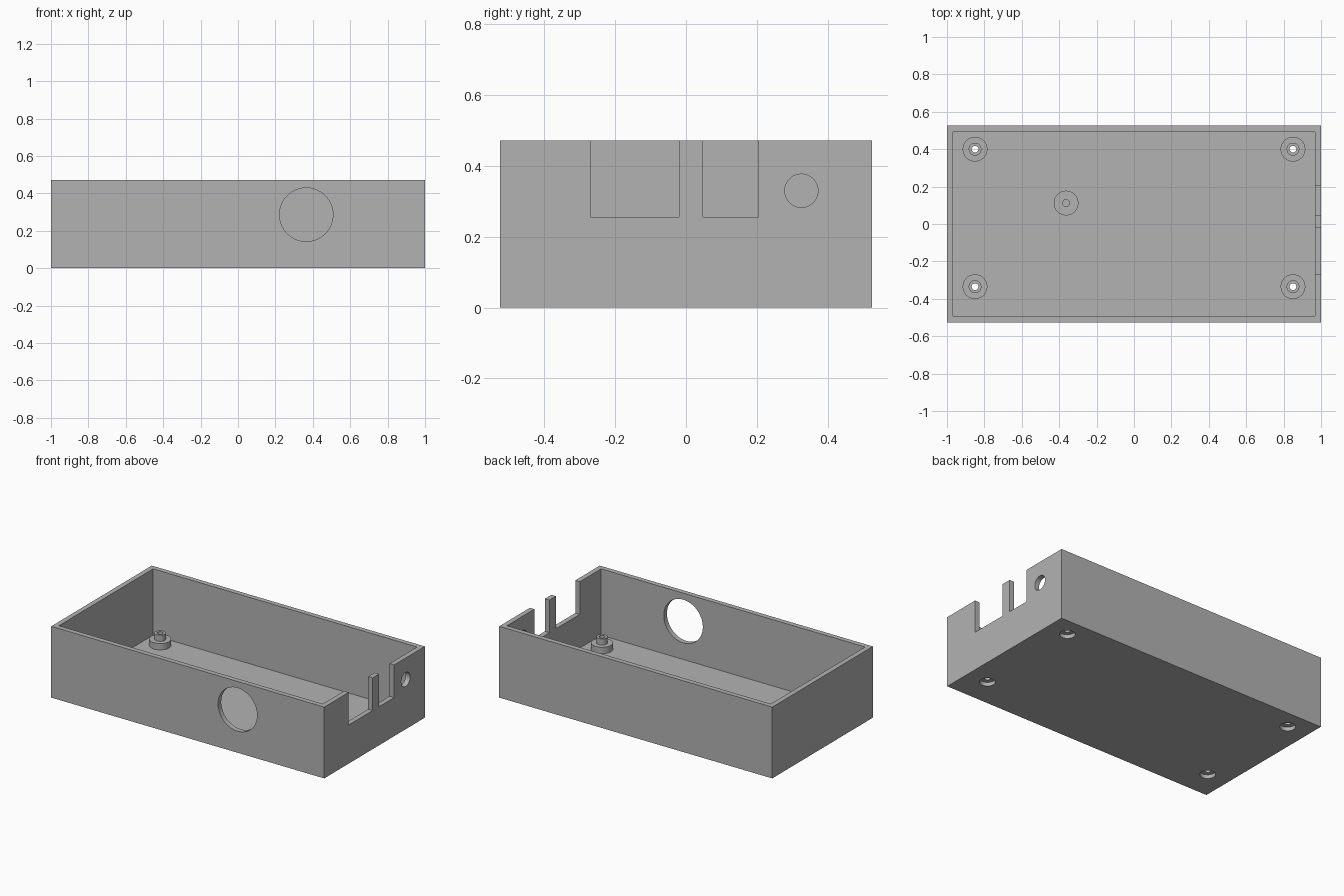
import bpy
import bmesh
import math
from mathutils import Matrix, Vector

cube = bpy.data.objects.get("Cube")
if cube:
    bpy.data.objects.remove(cube, do_unlink=True)

# Main dimensions
HALF_X, HALF_Y, HEIGHT = 1.0, 0.526, 0.472
WALL = 0.033
FLOOR = 0.033
SCREW_R = 0.018
BORE_R = 0.047
BORE_DEPTH = 0.025
SEGMENTS = 64

grey = bpy.data.materials.new("plain grey")
grey.use_nodes = True
colour = (0.45, 0.45, 0.45, 1.0)
grey.diffuse_color = colour
grey.node_tree.nodes["Principled BSDF"].inputs["Base Color"].default_value = colour


def add_object(name, bm):
    bmesh.ops.recalc_face_normals(bm, faces=bm.faces)
    mesh = bpy.data.meshes.new(name)
    bm.to_mesh(mesh)
    bm.free()
    mesh.materials.append(grey)
    obj = bpy.data.objects.new(name, mesh)
    bpy.context.collection.objects.link(obj)
    return obj


def box(name, low, high):
    low, high = Vector(low), Vector(high)
    bm = bmesh.new()
    place = Matrix.Translation((low + high) / 2) @ Matrix.Diagonal((high - low).to_4d())
    place[3][3] = 1.0
    bmesh.ops.create_cube(bm, size=1.0, matrix=place)
    return add_object(name, bm)


def cylinder(name, centre, radius, depth, axis="Z"):
    turn = {"X": Matrix.Rotation(math.pi / 2, 4, "Y"),
            "Y": Matrix.Rotation(math.pi / 2, 4, "X"),
            "Z": Matrix.Identity(4)}[axis]
    bm = bmesh.new()
    bmesh.ops.create_cone(bm, cap_ends=True, segments=SEGMENTS, radius1=radius,
                          radius2=radius, depth=depth,
                          matrix=Matrix.Translation(centre) @ turn)
    return add_object(name, bm)


def lathe(name, profile, x, y):
    """Spin a closed (radius, height) outline about a vertical axis."""
    bm = bmesh.new()
    verts = [bm.verts.new((r, 0, z)) for r, z in profile]
    edges = [bm.edges.new((verts[i - 1], verts[i])) for i in range(len(verts))]
    bmesh.ops.spin(bm, geom=verts + edges, cent=(0, 0, 0), axis=(0, 0, 1),
                   angle=2 * math.pi, steps=SEGMENTS)
    bmesh.ops.remove_doubles(bm, verts=bm.verts, dist=1e-5)
    bmesh.ops.translate(bm, verts=bm.verts, vec=(x, y, 0))
    return add_object(name, bm)


def cut(target, cutter):
    cutter.hide_render = True
    mod = target.modifiers.new("cut", "BOOLEAN")
    mod.operation = "DIFFERENCE"
    mod.solver = "EXACT"
    mod.object = cutter
    bpy.context.view_layer.objects.active = target
    bpy.ops.object.modifier_apply(modifier=mod.name)
    bpy.data.objects.remove(cutter, do_unlink=True)


# Open tray with floor and four walls
case = box("case_body", (-HALF_X, -HALF_Y, 0), (HALF_X, HALF_Y, HEIGHT))
cut(case, box("cavity", (WALL - HALF_X, WALL - HALF_Y, FLOOR),
              (HALF_X - WALL, HALF_Y - WALL, HEIGHT + 0.1)))

# Connector notches in the end wall
for y0, y1 in ((-0.27, -0.02), (0.048, 0.205)):
    cut(case, box("notch", (HALF_X - 0.1, y0, 0.256), (HALF_X + 0.1, y1, HEIGHT + 0.1)))

# Round openings in the end and front walls
cut(case, cylinder("end_hole", (HALF_X, 0.326, 0.33), 0.047, 0.2, "X"))
cut(case, cylinder("front_hole", (0.365, -HALF_Y, 0.286), 0.143, 0.2, "Y"))

# Stepped hollow corner posts over counterbored screw holes
stepped = [(SCREW_R, FLOOR), (0.066, FLOOR), (0.066, 0.075),
           (0.034, 0.075), (0.034, 0.115), (SCREW_R, 0.115)]
parts = [case]
for side, x in (("left", 0.85), ("right", -0.85)):
    for end, y in (("front", -0.335), ("back", 0.4)):
        cut(case, cylinder("counterbore", (x, y, 0), BORE_R, 2 * BORE_DEPTH))
        cut(case, cylinder("screw_hole", (x, y, 0), SCREW_R, 0.2))
        parts.append(lathe(f"{end}_{side}_post", stepped, x, y))

# Plain support post with a blind hole
plain = [(SCREW_R, FLOOR), (0.066, FLOOR), (0.066, 0.075), (SCREW_R, 0.075)]
parts.append(lathe("support_post", plain, -0.363, 0.112))

# Smooth round walls, crisp edges
bpy.ops.object.select_all(action="DESELECT")
for part in parts:
    part.select_set(True)
bpy.context.view_layer.objects.active = case
bpy.ops.object.shade_smooth_by_angle(angle=math.radians(30))
